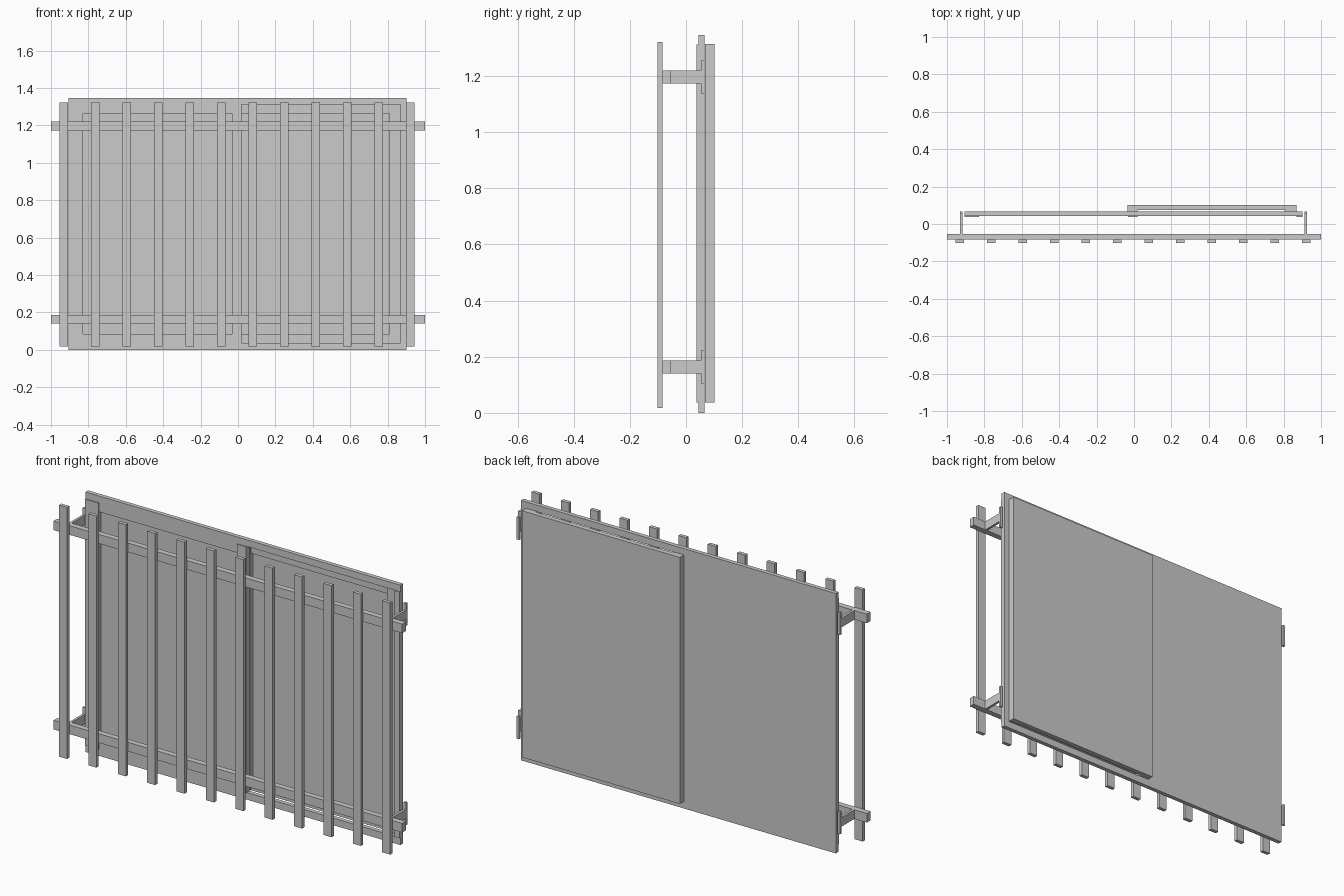
import bpy


def box(name, x, y, z):
    """Axis-aligned box from (min, max) ranges."""
    bpy.ops.mesh.primitive_cube_add(
        size=1, location=[(a + b) / 2 for a, b in (x, y, z)])
    o = bpy.context.object
    o.name = name
    o.scale = [b - a for a, b in (x, y, z)]
    bpy.ops.object.transform_apply(location=False, rotation=False, scale=True)
    return o


# fixed outer frame: rails across, jambs at both ends
FY = (0.044, 0.066)
box("frame_top_rail", (-0.905, 0.9), FY, (1.312, 1.347))
box("frame_bottom_rail", (-0.905, 0.9), FY, (0.0, 0.037))
box("frame_left_jamb", (-0.905, -0.868), (0.038, 0.066), (0.037, 1.312))
box("frame_right_jamb", (0.87, 0.9), (0.038, 0.066), (0.037, 1.312))

# front sash in the left half, pane flush with the back
box("front_sash_left_stile", (-0.868, -0.828), (0.038, 0.066), (0.037, 1.312))
box("front_sash_meeting_stile", (-0.033, 0.02), (0.038, 0.066), (0.037, 1.312))
box("front_sash_top_rail", (-0.828, -0.033), FY, (1.265, 1.312))
box("front_sash_bottom_rail", (-0.828, -0.033), FY, (0.037, 0.085))
box("front_pane", (-0.828, -0.033), (0.059, 0.066), (0.085, 1.265))

# rear sash sliding behind the right half
RY = (0.076, 0.101)
box("rear_sash_meeting_stile", (-0.035, 0.02), (0.068, 0.101), (0.037, 1.315))
box("rear_sash_right_stile", (0.81, 0.87), (0.068, 0.101), (0.037, 1.315))
box("rear_sash_top_rail", (0.02, 0.81), RY, (1.265, 1.315))
box("rear_sash_bottom_rail", (0.02, 0.81), RY, (0.037, 0.085))
box("rear_pane", (0.02, 0.81), (0.094, 0.101), (0.085, 1.265))

# grille: two rails with side brackets and mounting plates
for label, z0 in (("lower", 0.14), ("upper", 1.173)):
    z = (z0, z0 + 0.047)
    box(f"{label}_grille_rail", (-1, 1), (-0.083, -0.053), z)
    for side, x in (("left", (-0.929, -0.916)), ("right", (0.912, 0.925))):
        box(f"{label}_{side}_bracket", x, (-0.053, 0.066), z)
        box(f"{label}_{side}_mounting_plate", x, (0.054, 0.066),
            (z0 - 0.035, z0 + 0.082))

# grille slats
for i in range(12):
    c = -0.932 + i * 0.1685
    box(f"grille_slat_{i + 1}", (c - 0.023, c + 0.023),
        (-0.102, -0.083), (0.018, 1.322))
